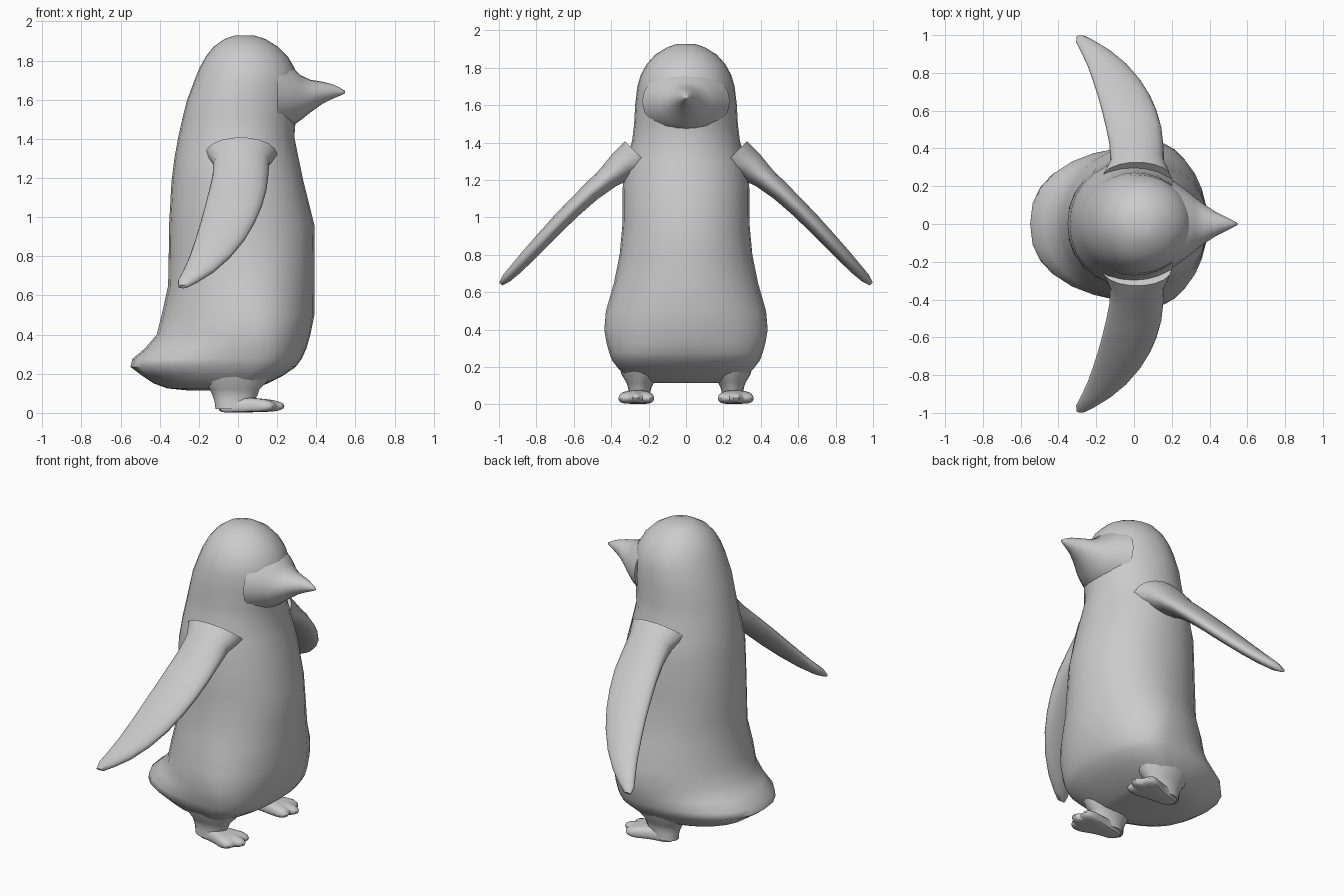
import bpy, bmesh
from math import cos, sin, pi, copysign
from mathutils import Vector


def finish(name, bm, mirror=False, subsurf=0, angle=60):
    bmesh.ops.recalc_face_normals(bm, faces=bm.faces)
    me = bpy.data.meshes.new(name)
    bm.to_mesh(me)
    bm.free()
    ob = bpy.data.objects.new(name, me)
    bpy.context.collection.objects.link(ob)
    bpy.ops.object.select_all(action='DESELECT')
    ob.select_set(True)
    bpy.context.view_layer.objects.active = ob
    bpy.ops.object.shade_smooth_by_angle(angle=angle * pi / 180)
    if mirror:
        m = ob.modifiers.new("mirror", 'MIRROR')
        m.use_axis = (False, True, False)
        m.use_mirror_merge = False
    if subsurf:
        ob.modifiers.new("subdivision", 'SUBSURF').levels = subsurf
        ob.modifiers["subdivision"].render_levels = subsurf
    return ob


def loft(rings):
    """Skin closed rings of equal size and cap both ends."""
    bm = bmesh.new()
    rows = [[bm.verts.new(p) for p in ring] for ring in rings]
    n = len(rows[0])
    for a, b in zip(rows, rows[1:]):
        for i in range(n):
            j = (i + 1) % n
            bm.faces.new((a[i], a[j], b[j], b[i]))
    bm.faces.new(rows[0])
    bm.faces.new(rows[-1][::-1])
    return bm


def unit_ring(n, p=2.0):
    for i in range(n):
        c, s = cos(2 * pi * i / n), sin(2 * pi * i / n)
        yield copysign(abs(c) ** (2 / p), c), copysign(abs(s) ** (2 / p), s)


# Body, head and tail: z, back x, widest x, front x, half width, squareness
body = [
    (0.115, -0.26, -0.04, 0.06, 0.20, 2.2), (0.125, -0.36, 0.00, 0.09, 0.27, 2.2),
    (0.15, -0.43, 0.03, 0.15, 0.32, 2.2), (0.19, -0.49, 0.05, 0.23, 0.36, 2.2),
    (0.235, -0.55, 0.08, 0.295, 0.395, 2.35), (0.275, -0.54, 0.09, 0.325, 0.41, 2.3),
    (0.33, -0.475, 0.10, 0.35, 0.425, 2.1), (0.40, -0.415, 0.10, 0.37, 0.437, 2.0),
    (0.50, -0.39, 0.08, 0.39, 0.428, 2.0), (0.65, -0.357, 0.06, 0.392, 0.385, 2.0),
    (0.80, -0.354, 0.04, 0.392, 0.355, 2.1), (0.96, -0.352, 0.02, 0.39, 0.34, 2.1),
    (1.18, -0.34, 0.01, 0.335, 0.338, 2.1), (1.30, -0.325, 0.0, 0.31, 0.32, 2.0),
    (1.41, -0.305, 0.0, 0.288, 0.288, 2.0), (1.50, -0.285, 0.0, 0.295, 0.277, 2.0),
    (1.60, -0.26, 0.0, 0.31, 0.272, 2.0), (1.70, -0.222, 0.02, 0.308, 0.26, 2.0),
    (1.76, -0.198, 0.03, 0.29, 0.243, 2.0), (1.82, -0.165, 0.03, 0.255, 0.21, 2.0),
    (1.87, -0.125, 0.03, 0.205, 0.165, 2.0), (1.91, -0.07, 0.03, 0.14, 0.10, 2.0),
    (1.927, -0.02, 0.03, 0.085, 0.05, 2.0),
]
rings = []
for z, xb, xc, xf, w, p in body:
    rings.append([(xc + c * ((xf - xc) if c > 0 else (xc - xb)), s * w, z)
                  for c, s in unit_ring(28, p)])
finish("body", loft(rings))

# Beak: x, bottom z, top z, half width
beak = [(0.20, 1.44, 1.80, 0.235), (0.27, 1.46, 1.775, 0.185), (0.32, 1.495, 1.725, 0.145),
        (0.37, 1.535, 1.702, 0.105), (0.43, 1.578, 1.692, 0.066), (0.48, 1.603, 1.68, 0.04),
        (0.52, 1.62, 1.662, 0.02), (0.547, 1.633, 1.645, 0.005)]
finish("beak", loft([[(x, c * w, (a + b) / 2 + s * (b - a) / 2)
                      for c, s in unit_ring(20)] for x, a, b, w in beak]))

# Flippers: y, z, back x, front x, half thickness
flipper = [(0.24, 1.32, -0.17, 0.20, 0.125), (0.33, 1.28, -0.125, 0.16, 0.09),
           (0.42, 1.21, -0.13, 0.155, 0.064), (0.51, 1.135, -0.148, 0.145, 0.054),
           (0.60, 1.05, -0.17, 0.12, 0.049), (0.68, 0.97, -0.192, 0.085, 0.046),
           (0.76, 0.885, -0.218, 0.035, 0.043), (0.84, 0.80, -0.247, -0.035, 0.039),
           (0.91, 0.725, -0.28, -0.12, 0.033), (0.96, 0.675, -0.306, -0.20, 0.026),
           (0.99, 0.645, -0.305, -0.255, 0.012)]
finish("flippers", loft([[((a + b) / 2 + c * (b - a) / 2, y + 0.7 * t * s, z + 0.7 * t * s)
                          for c, s in unit_ring(18)] for y, z, a, b, t in flipper]),
       mirror=True)

# Legs: z, back x, front x, centre y, half width
leg = [(0.02, -0.115, 0.06, 0.25, 0.06), (0.06, -0.12, 0.08, 0.25, 0.058),
       (0.09, -0.13, 0.10, 0.247, 0.062), (0.12, -0.145, 0.11, 0.245, 0.075),
       (0.16, -0.18, 0.15, 0.24, 0.105), (0.22, -0.20, 0.17, 0.24, 0.12)]
finish("legs", loft([[((a + b) / 2 + c * (b - a) / 2, y + s * w, z)
                      for c, s in unit_ring(16)] for z, a, b, y, w in leg]), mirror=True)

# Webbed feet: scalloped outline with three toes, thinner toward the front
outline = [(-0.11, 0.20), (0.0, 0.195), (0.08, 0.18), (0.15, 0.165), (0.205, 0.168),
           (0.225, 0.20), (0.20, 0.235), (0.245, 0.25), (0.245, 0.29), (0.195, 0.305),
           (0.20, 0.34), (0.165, 0.372), (0.115, 0.36), (0.05, 0.325), (-0.02, 0.305),
           (-0.11, 0.295)]
mid = Vector((0.06, 0.26))


def foot_ring(scale, z_heel, z_toe):
    ring = []
    for x, y in outline:
        q = mid + (Vector((x, y)) - mid) * scale
        f = (q.x + 0.11) / 0.355
        ring.append((q.x, q.y, z_heel + (z_toe - z_heel) * f))
    return ring


finish("feet", loft([foot_ring(0.5, 0.0, 0.006), foot_ring(0.9, 0.0, 0.012),
                     foot_ring(1.0, 0.02, 0.035), foot_ring(0.9, 0.075, 0.055),
                     foot_ring(0.5, 0.09, 0.065)]), mirror=True, subsurf=1)
